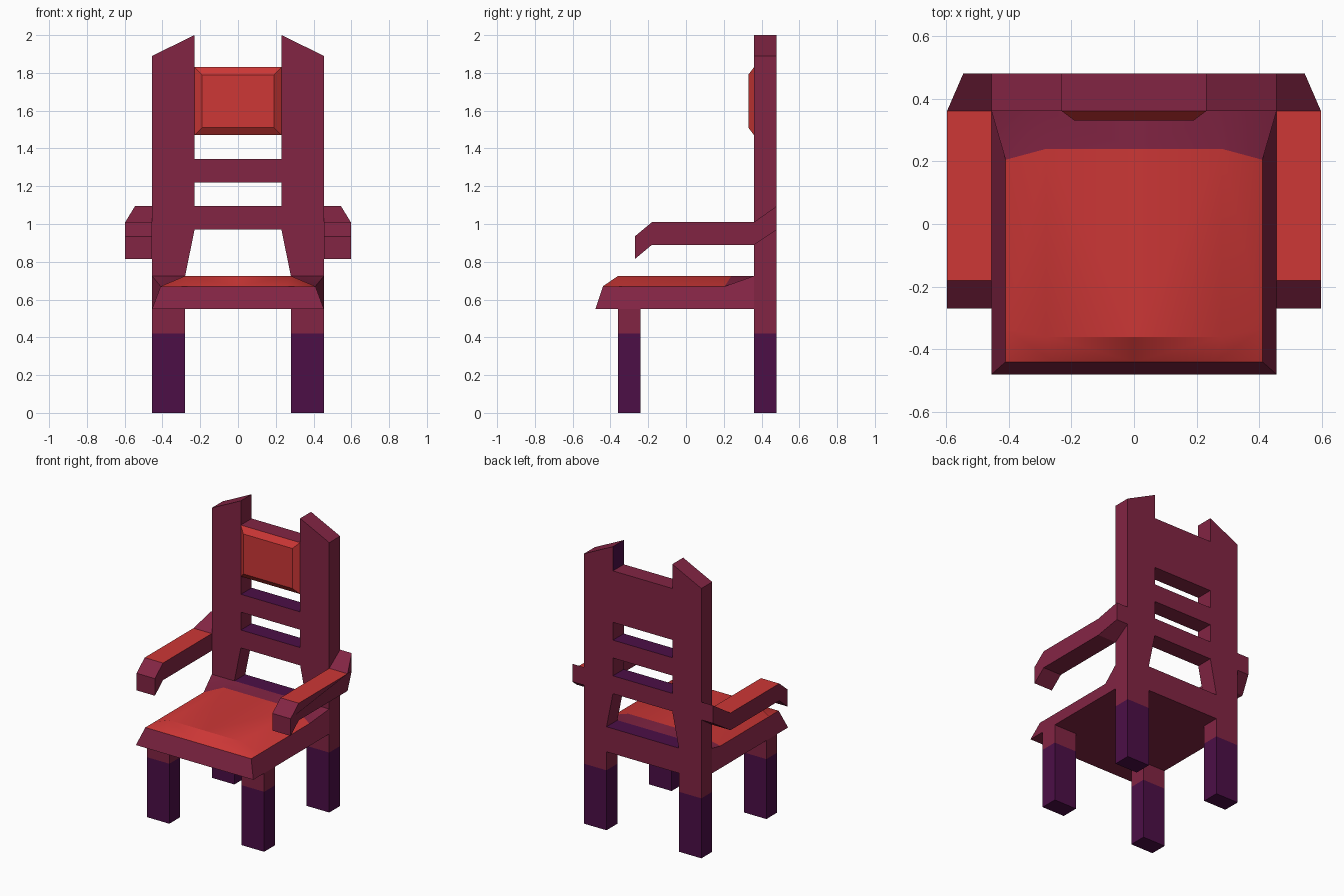
import bpy, bmesh
from mathutils import Vector

if "Cube" in bpy.data.objects:
    bpy.data.objects.remove(bpy.data.objects["Cube"])


def material(name, rgb):
    m = bpy.data.materials.new(name)
    m.diffuse_color = (*rgb, 1)
    m.use_nodes = True
    m.node_tree.nodes["Principled BSDF"].inputs["Base Color"].default_value = m.diffuse_color
    return m


MATS = [material("maroon wood", (0.225, 0.018, 0.057)),
        material("red cushion", (0.61, 0.038, 0.037)),
        material("purple base", (0.072, 0.0045, 0.062))]
MAROON, RED, PURPLE = 0, 1, 2


def build(name, verts, faces, rule=None, cut_z=None, mirror=False):
    """Make an object from points and faces, colouring faces by rule(centre, normal)."""
    bm = bmesh.new()
    vs = [bm.verts.new(v) for v in verts]
    for f in faces:
        bm.faces.new([vs[i] for i in f])
    bmesh.ops.recalc_face_normals(bm, faces=bm.faces[:])
    if cut_z is not None:
        bmesh.ops.bisect_plane(bm, geom=bm.verts[:] + bm.edges[:] + bm.faces[:],
                               plane_co=(0, 0, cut_z), plane_no=(0, 0, 1))
    bm.normal_update()
    for f in bm.faces:
        f.material_index = rule(f.calc_center_median(), f.normal) if rule else MAROON
    me = bpy.data.meshes.new(name)
    bm.to_mesh(me)
    bm.free()
    for m in MATS:
        me.materials.append(m)
    ob = bpy.data.objects.new(name, me)
    bpy.context.collection.objects.link(ob)
    if mirror:
        ob.modifiers.new("mirror", 'MIRROR')
    return ob


def prism(name, near, far, **kw):
    """Join two matching outlines into a closed solid."""
    n = len(near)
    faces = [range(n), range(n, 2 * n)]
    faces += [(i, (i + 1) % n, n + (i + 1) % n, n + i) for i in range(n)]
    return build(name, near + far, faces, **kw)


def rect(x, z0, z1, y):
    return [(-x, y, z0), (x, y, z0), (x, y, z1), (-x, y, z1)]


def smooth(ob, angle):
    bpy.ops.object.select_all(action='DESELECT')
    ob.select_set(True)
    bpy.context.view_layer.objects.active = ob
    bpy.ops.object.shade_smooth_by_angle(angle=angle)


Y0, Y1, CUT = 0.36, 0.48, 0.42


def post_rule(c, n):
    upper_inner = c.x > 0 and n.x < -0.9 and c.z > 1.83
    return PURPLE if c.z < CUT or upper_inner else MAROON


for s, side in ((-1, "left"), (1, "right")):
    # back leg and post; the free tip above the headrest is a separate piece
    low = [(.28, 0), (.455, 0), (.455, 1.89), (.23, 2.0), (.23, 1.83), (.23, .97), (.28, .725)]
    prism(f"back_post_{side}", [(s * x, Y0, z) for x, z in low],
          [(s * x, Y1, z) for x, z in low], rule=post_rule, cut_z=CUT)

    # front leg
    leg = [(.28, -.36), (.455, -.36), (.455, -.24), (.28, -.24)]
    prism(f"front_leg_{side}", [(s * x, y, 0) for x, y in leg],
          [(s * x, y, .55) for x, y in leg], cut_z=CUT,
          rule=lambda c, n: PURPLE if c.z < CUT else MAROON)

    # armrest with drooping tip and rising, tapering back end
    arm = [(-.27, .815), (-.27, .935), (-.18, 1.01), (.36, 1.01),
           (.48, 1.095), (.48, .97), (.36, .89), (-.18, .89)]
    prism(f"armrest_{side}", [(s * .455, y, z) for y, z in arm],
          [(s * (.545 if y > .4 else .597), y, z) for y, z in arm],
          rule=lambda c, n: RED if n.z > .99 else MAROON)

# back rails: the lower ones have purple top faces
for name, x, z0, z1 in (("seat_rail", .28, .55, .725), ("lower_rail", .23, .97, 1.095),
                        ("middle_rail", .23, 1.22, 1.345), ("head_rail", .23, 1.47, 1.83)):
    prism(name, rect(x, z0, z1, Y0), rect(x, z0, z1, Y1),
          rule=lambda c, n: PURPLE if n.z > .9 and c.z < 1.5 else MAROON)

# headrest cushion
prism("headrest_cushion", rect(.23, 1.47, 1.83, .36), rect(.19, 1.51, 1.79, .33),
      rule=lambda c, n: RED)

# seat: half is modelled and mirrored
T, R, B = .725, .67, .55
verts = [(0, -.48, B), (.455, -.48, B), (.455, .36, B), (0, .36, B),      # underside 0-3
         (0, -.44, R), (.255, -.44, R), (.41, -.44, R),                   # rim front 4-6
         (.41, -.335, R), (.41, .205, R), (.455, .36, T),                 # rim side 7-9
         (0, -.36, T), (.28, -.36, T), (.28, .24, T), (0, .24, T),        # cushion top 10-13
         (.28, .36, T), (0, .36, T)]                                      # back strip 14-15
faces = [(0, 1, 2, 3), (0, 1, 6, 5, 4), (1, 2, 9, 8, 7, 6), (2, 3, 15, 14, 9),
         (4, 5, 11, 10), (5, 6, 7, 11), (7, 8, 12, 11), (10, 11, 12, 13),
         (13, 12, 14, 15), (8, 9, 14, 12)]
seat = build("seat", verts, faces, mirror=True,
             rule=lambda c, n: RED if n.z > .5 and c.y < .22 else MAROON)
smooth(seat, 0.5)
